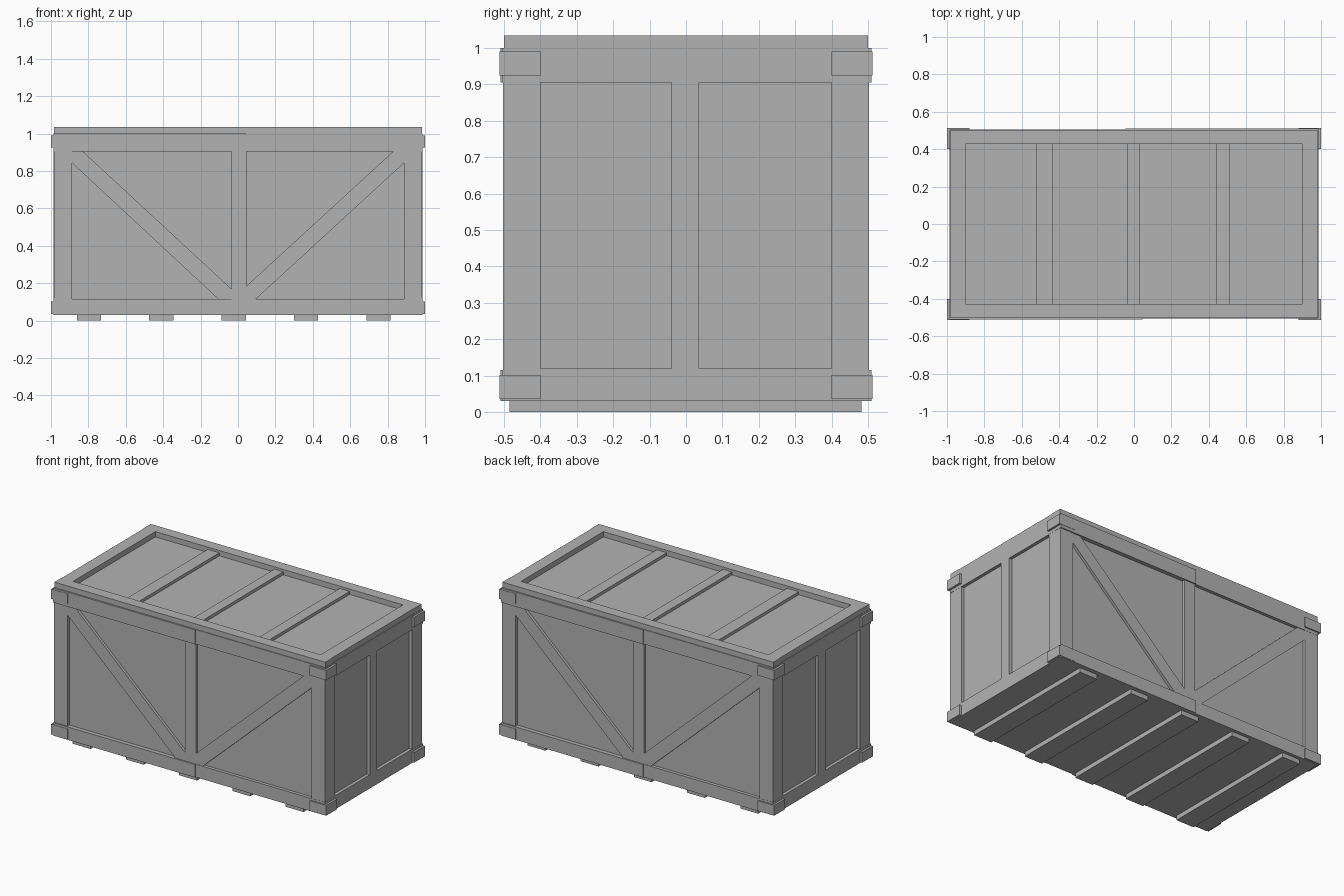
import bpy, bmesh

old = bpy.data.objects.get("Cube")
if old:
    bpy.data.objects.remove(old, do_unlink=True)

grey = bpy.data.materials.new("plain grey")
grey.use_nodes = True
GREY = (0.45, 0.45, 0.45, 1)
grey.diffuse_color = GREY
grey.node_tree.nodes["Principled BSDF"].inputs["Base Color"].default_value = GREY


def prism(name, outline, y0, y1):
    """Extrude an (x, z) outline from y0 to y1."""
    bm = bmesh.new()
    face = bm.faces.new([bm.verts.new((x, y0, z)) for x, z in outline])
    ext = bmesh.ops.extrude_face_region(bm, geom=[face])
    for v in ext["geom"]:
        if isinstance(v, bmesh.types.BMVert):
            v.co.y = y1
    bmesh.ops.recalc_face_normals(bm, faces=bm.faces)
    mesh = bpy.data.meshes.new(name)
    bm.to_mesh(mesh)
    bm.free()
    mesh.materials.append(grey)
    obj = bpy.data.objects.new(name, mesh)
    bpy.context.collection.objects.link(obj)
    return obj


def box(name, x0, x1, y0, y1, z0, z1):
    return prism(name, [(x0, z0), (x1, z0), (x1, z1), (x0, z1)], y0, y1)


# Heights of the frame
FLOOR, LOW, HIGH, LID, TOP = 0.03, 0.12, 0.905, 1.0, 1.035

# Panelled core
box("core_panels", -0.965, 0.965, -0.483, 0.483, FLOOR, LID)

# Corner posts
for sx in (-1, 1):
    for sy in (-1, 1):
        x0, x1 = sorted((sx * 0.888, sx * 0.985))
        y0, y1 = sorted((sy * 0.4, sy * 0.503))
        box("corner_post", x0, x1, y0, y1, FLOOR, LID)

# Long faces: the back is the front turned half round
for turn in (1, -1):
    def long_part(name, outline, depth):
        pts = [(turn * x, z) for x, z in outline]
        prism(name, pts, turn * -0.47, turn * -depth)

    def long_box(name, x0, x1, z0, z1, depth):
        long_part(name, [(x0, z0), (x1, z0), (x1, z1), (x0, z1)], depth)

    for label, z0, z1 in (("bottom", FLOOR, LOW - 0.005), ("top", HIGH, LID)):
        long_box(label + "_rail_proud", -0.987, 0.045, z0, z1, 0.51)
        long_box(label + "_rail_flush", 0.045, 0.987, z0, z1, 0.504)
    long_box("centre_post", -0.035, 0.045, LOW - 0.02, HIGH + 0.01, 0.502)
    long_part("left_brace", [(-0.89, HIGH), (-0.89, 0.845), (-0.1, LOW - 0.01),
                             (-0.03, LOW - 0.01), (-0.03, 0.165), (-0.83, HIGH)], 0.501)
    long_part("right_brace", [(0.89, HIGH), (0.89, 0.845), (0.09, LOW - 0.01),
                              (0.04, LOW - 0.01), (0.04, 0.18), (0.83, HIGH)], 0.501)

# Short faces
for sx in (-1, 1):
    x0, x1 = sorted((sx * 0.95, sx * 0.986))
    box("end_bottom_rail", x0, x1, -0.5, 0.5, FLOOR, LOW)
    box("end_top_rail", x0, x1, -0.5, 0.5, HIGH, LID)
    box("end_centre_post", x0, x1, -0.04, 0.036, LOW, HIGH)

# Corner brackets
for sx in (-1, 1):
    for sy in (-1, 1):
        for z0, z1 in ((0.035, 0.102), (0.925, 0.99)):
            x0, x1 = sorted((sx * 0.88, sx * 1.0))
            y0, y1 = sorted((sy * 0.4, sy * 0.512))
            box("corner_bracket", x0, x1, y0, y1, z0, z1)

# Lid rim and cross battens
for s in (-1, 1):
    y0, y1 = sorted((s * 0.428, s * 0.5))
    box("lid_long_rim", -0.985, 0.985, y0, y1, LID, TOP)
    x0, x1 = sorted((s * 0.9, s * 0.982))
    box("lid_end_rim", x0, x1, -0.43, 0.43, LID, TOP)
for x0, x1 in ((-0.52, -0.435), (-0.035, 0.03), (0.44, 0.512)):
    box("lid_batten", x0, x1, -0.43, 0.43, LID - 0.005, LID + 0.02)

# Skids underneath
for i in range(5):
    x = -0.797 + i * 0.387
    box("skid", x - 0.065, x + 0.065, -0.485, 0.482, 0, FLOOR)
